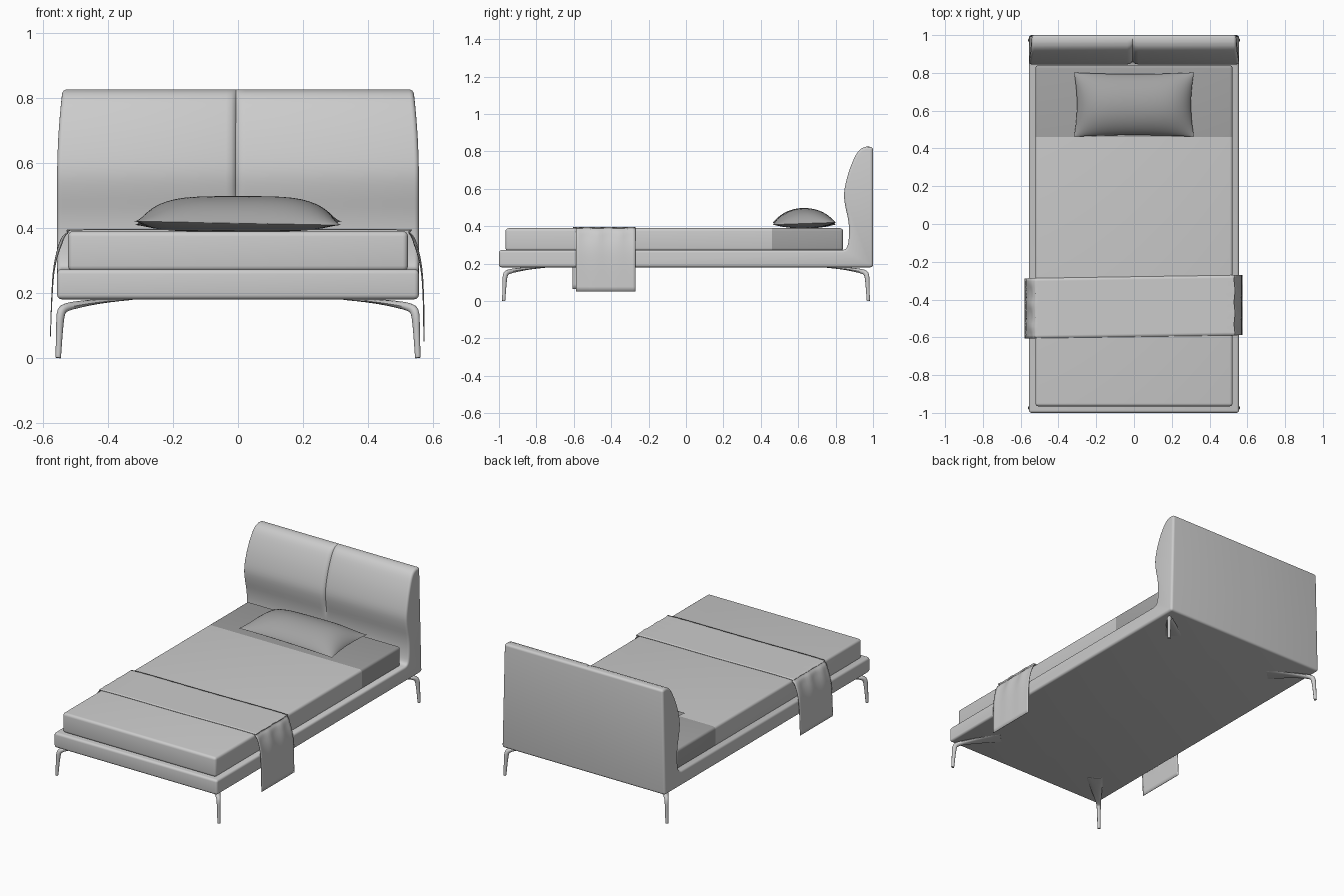
import bpy, bmesh, math
from mathutils import Vector

if "Cube" in bpy.data.objects:
    bpy.data.objects.remove(bpy.data.objects["Cube"], do_unlink=True)


def material(name, value):
    m = bpy.data.materials.new(name)
    m.use_nodes = True
    colour = (value, value, value, 1)
    m.diffuse_color = colour
    m.node_tree.nodes["Principled BSDF"].inputs["Base Color"].default_value = colour
    return m


LIGHT = material("light grey fabric", 0.6)
DARK = material("mid grey linen", 0.36)


def finish(name, bm, mats, angle=40):
    bmesh.ops.recalc_face_normals(bm, faces=bm.faces)
    mesh = bpy.data.meshes.new(name)
    bm.to_mesh(mesh)
    bm.free()
    for m in mats:
        mesh.materials.append(m)
    obj = bpy.data.objects.new(name, mesh)
    bpy.context.collection.objects.link(obj)
    bpy.ops.object.select_all(action="DESELECT")
    obj.select_set(True)
    bpy.context.view_layer.objects.active = obj
    bpy.ops.object.shade_smooth_by_angle(angle=math.radians(angle))
    return obj


def loft(bm, rings):
    """Skin closed rings of points and cap both ends."""
    loops = [[bm.verts.new(p) for p in ring] for ring in rings]
    n = len(loops[0])
    for a, b in zip(loops, loops[1:]):
        for i in range(n):
            j = (i + 1) % n
            bm.faces.new((a[i], a[j], b[j], b[i]))
    bm.faces.new(loops[0])
    bm.faces.new(loops[-1])


def spline(pts, steps):
    """Smooth curve through the given points."""
    pts = [Vector(p) for p in pts]
    ext = [2 * pts[0] - pts[1]] + pts + [2 * pts[-1] - pts[-2]]
    out = []
    for a, b, c, d in zip(ext, ext[1:], ext[2:], ext[3:]):
        for s in range(steps):
            t = s / steps
            out.append(0.5 * (2 * b + (c - a) * t + (2 * a - 5 * b + 4 * c - d) * t ** 2
                              + (3 * b - a - 3 * c + d) * t ** 3))
    return out + [pts[-1]]


def corner(y, z, r, start):
    """Quarter circle in the side profile."""
    return [Vector((y + r * math.cos(a), z + r * math.sin(a)))
            for a in [math.radians(start - 22.5 * k) for k in range(5)]]


# Bed base and headboard as one side profile, lofted across the width
R = 0.014
profile = corner(-1 + R, 0.18 + R, R, 270) + corner(-1 + R, 0.272 - R, R, 180)
profile += spline([(0.835, 0.272), (0.858, 0.282), (0.869, 0.32), (0.872, 0.38),
                   (0.866, 0.44), (0.851, 0.51), (0.845, 0.57), (0.855, 0.635),
                   (0.877, 0.71), (0.908, 0.78), (0.935, 0.813), (0.965, 0.825)], 3)
profile += corner(1 - R, 0.823 - R, R, 90) + corner(1 - R, 0.18 + R, R, 0)


def inset_profile(amount):
    out = []
    for i, p in enumerate(profile):
        t = profile[(i + 1) % len(profile)] - profile[i - 1]
        out.append(p + Vector((t.y, -t.x)).normalized() * amount)
    return out


SEAM = -0.007
ends = [(0.556, R), (0.555, 0.008), (0.552, 0.004), (0.548, 0.001), (0.542, 0)]
grooves = [(SEAM + dx, g) for dx, g in
           [(-0.03, 0), (-0.014, 0.003), (-0.004, 0.01), (0, 0.016),
            (0.004, 0.01), (0.014, 0.003), (0.03, 0)]]
stations = [(-x, i, 0) for x, i in ends] + [(x, 0, g) for x, g in grooves]
stations += [(x, i, 0) for x, i in reversed(ends)]
rings = []
for x, inset, groove in stations:
    ring = []
    for p in inset_profile(inset):
        y, z = p
        if 0.83 < y < 0.975 and z > 0.42:
            y += groove * min(1, (z - 0.42) / 0.08)
        taper = 1 - 0.03 * (max(0, z - 0.55) / 0.275) ** 2
        ring.append((x * taper, y, z))
    rings.append(ring)
bm = bmesh.new()
loft(bm, rings)
finish("bed_base_and_headboard", bm, [LIGHT])

# Mattress, with the uncovered sheet at the head in a darker colour
HEM = 0.46
bm = bmesh.new()
bmesh.ops.create_cube(bm, size=1)
for v in bm.verts:
    v.co = (v.co.x * 1.045, v.co.y * 1.805 - 0.0625, v.co.z * 0.122 + 0.328)
bmesh.ops.bevel(bm, geom=bm.edges[:], offset=0.016, segments=4, profile=0.5, affect="EDGES")
bmesh.ops.bisect_plane(bm, geom=bm.verts[:] + bm.edges[:] + bm.faces[:],
                       plane_co=(0, HEM, 0), plane_no=(0, 1, 0))
for f in bm.faces:
    f.material_index = int(f.calc_center_median().y > HEM)
finish("mattress", bm, [LIGHT, DARK])

# Throw blanket draped over both sides
drape = spline([(-0.577, 0.065), (-0.572, 0.19), (-0.565, 0.275), (-0.548, 0.34),
                (-0.525, 0.382), (-0.47, 0.394), (0, 0.393), (0.48, 0.394),
                (0.527, 0.382), (0.549, 0.335), (0.564, 0.27), (0.57, 0.18),
                (0.572, 0.05)], 5)
ROWS = 20
bm = bmesh.new()
grid = []
for x, z in drape:
    fold = max(0, 1 - abs(abs(x) - 0.545) / 0.03)
    row = []
    for k in range(ROWS + 1):
        t = k / ROWS
        y = -0.597 + 0.318 * t + 0.015 * x
        wave = 0.004 * fold * math.sin(17 * t + 3 * x)
        row.append(bm.verts.new((x + math.copysign(wave, x) * math.copysign(1, wave), y, z + abs(wave))))
    grid.append(row)
for a, b in zip(grid, grid[1:]):
    for k in range(ROWS):
        bm.faces.new((a[k], a[k + 1], b[k + 1], b[k]))
throw = finish("throw_blanket", bm, [LIGHT], 60)
mod = throw.modifiers.new("cloth_thickness", "SOLIDIFY")
mod.thickness = 0.003
mod.offset = 0

# Pillow: two domed sheets meeting at a pinched seam
N = 28
bm = bmesh.new()
for side, height in ((1, 0.083), (-1, 0.026)):
    sheet = []
    for i in range(N + 1):
        u = -math.cos(math.pi * i / N)
        row = []
        for j in range(N + 1):
            v = -math.cos(math.pi * j / N)
            dome = max(0, (1 - u ** 4) * (1 - v * v)) ** 0.75
            x = 0.318 * u * (1 - 0.05 * (1 - v * v) * u * u)
            y = 0.632 + 0.17 * v * (1 - 0.05 * (1 - u * u) * v * v)
            z = 0.414 + 0.006 * u * v + side * height * dome
            row.append(bm.verts.new((x, y, max(z, 0.388))))
        sheet.append(row)
    for a, b in zip(sheet, sheet[1:]):
        for j in range(N):
            bm.faces.new((a[j], a[j + 1], b[j + 1], b[j]))
bmesh.ops.remove_doubles(bm, verts=bm.verts[:], dist=0.0002)
finish("pillow", bm, [DARK], 60)

# Legs: slim post bending into a flared bracket under the base
# columns: distance inward, height, half width, half thickness
leg_path = spline([(0, 0, 0.008, 0.008), (0.001, 0.01, 0.009, 0.009),
                   (0.006, 0.08, 0.01, 0.011), (0.012, 0.135, 0.012, 0.014),
                   (0.03, 0.153, 0.014, 0.013), (0.08, 0.163, 0.021, 0.011),
                   (0.17, 0.173, 0.034, 0.007), (0.28, 0.179, 0.046, 0.002)], 3)
SIDES = 12
for sx, side in ((1, "left"), (-1, "right")):
    for sy, end in ((-1, "front"), (1, "back")):
        inward = Vector((-sx, -sy, 0)).normalized()
        across = Vector((-inward.y, inward.x, 0))
        foot = Vector((sx * 0.553, sy * 0.975, 0))
        rings = []
        for i, (d, z, w, h) in enumerate(leg_path):
            a = leg_path[max(i - 1, 0)]
            b = leg_path[min(i + 1, len(leg_path) - 1)]
            t = Vector((b[0] - a[0], b[1] - a[1])).normalized()
            normal = Vector((0, 0, t.x)) - inward * t.y
            centre = foot + inward * d + Vector((0, 0, z))
            rings.append([centre + across * w * math.cos(q) + normal * h * math.sin(q)
                          for q in [math.tau * k / SIDES for k in range(SIDES)]])
        bm = bmesh.new()
        loft(bm, rings)
        finish(f"{end}_{side}_leg", bm, [LIGHT])
